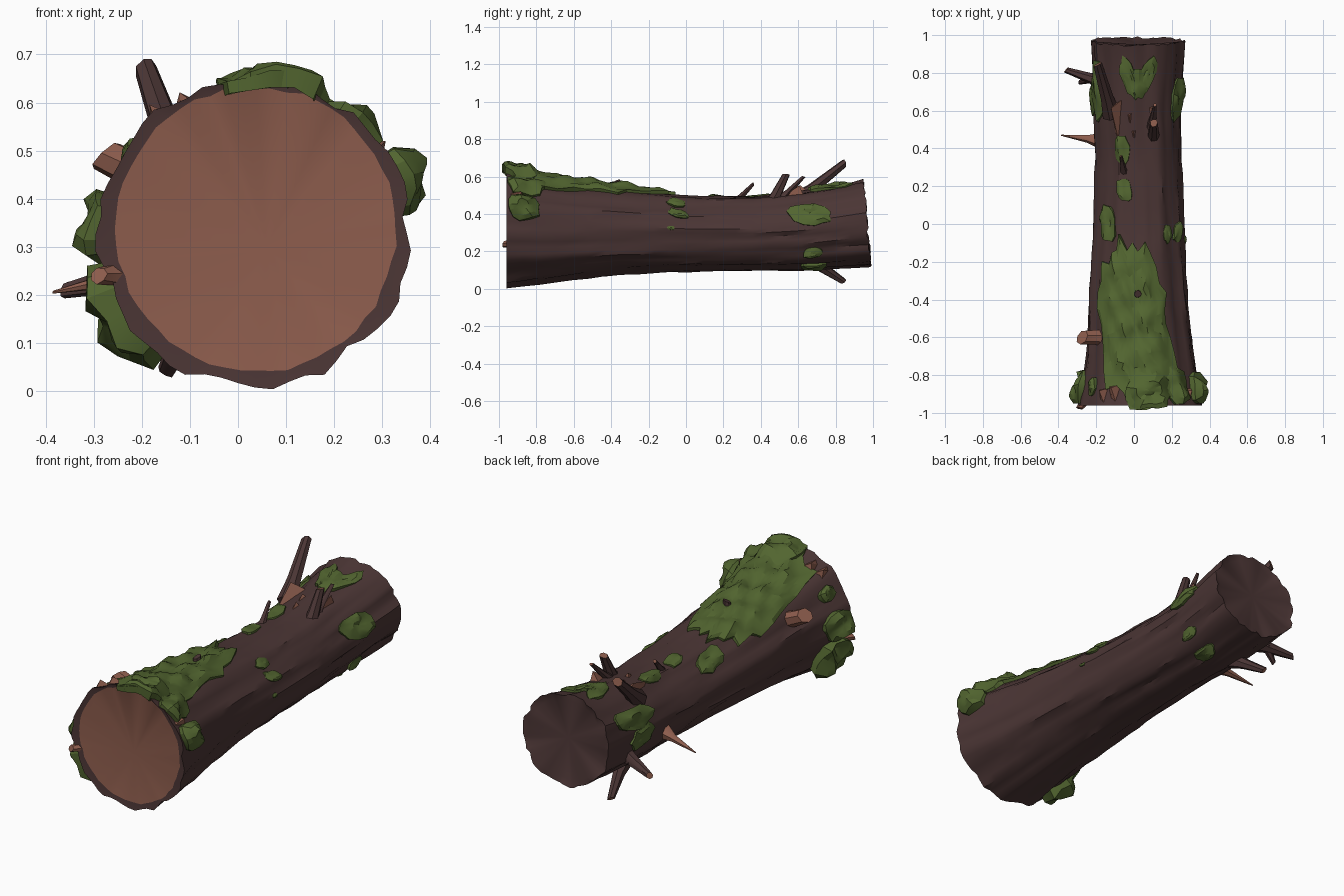
import bpy, bmesh, math, random
from mathutils import Vector

random.seed(4)
if "Cube" in bpy.data.objects:
    bpy.data.objects.remove(bpy.data.objects["Cube"])


def material(name, rgb):
    m = bpy.data.materials.new(name)
    m.use_nodes = True
    m.diffuse_color = (*rgb, 1)
    b = m.node_tree.nodes["Principled BSDF"]
    b.inputs["Base Color"].default_value = (*rgb, 1)
    b.inputs["Roughness"].default_value = 0.9
    return m


BARK = material("dark bark", (0.070, 0.036, 0.035))
WOOD = material("cut wood", (0.270, 0.110, 0.075))
MOSS = material("moss", (0.084, 0.130, 0.029))

# Trunk stations: y, left x, right x, bottom z, top z
STATIONS = [(-0.96, -0.29, 0.36, 0.01, 0.645), (-0.8, -0.26, 0.335, 0.03, 0.60),
            (-0.6, -0.24, 0.305, 0.055, 0.565), (-0.35, -0.235, 0.28, 0.085, 0.535),
            (0, -0.21, 0.26, 0.095, 0.50), (0.35, -0.20, 0.245, 0.10, 0.495),
            (0.6, -0.21, 0.24, 0.10, 0.52), (0.8, -0.22, 0.255, 0.115, 0.55),
            (0.97, -0.23, 0.27, 0.125, 0.585)]


def surface(y, a, off=0.0, scale=1.0):
    """Point on the bark at length y and angle a, raised by off."""
    yc = min(max(y, -0.96), 0.97)
    i = max(k for k in range(len(STATIONS) - 1) if STATIONS[k][0] <= yc)
    p, q = STATIONS[i], STATIONS[i + 1]
    t = (yc - p[0]) / (q[0] - p[0])
    l, r, b, h = [u + (v - u) * t for u, v in zip(p[1:], q[1:])]
    groove = (0.02 * math.sin(7 * a + 1.5 * y) + 0.018 * math.sin(13 * a - 2 * y + 1)
              + 0.012 * math.sin(19 * a + 3 * y))
    k = scale * (1 + groove)
    return Vector(((l + r) / 2 + ((r - l) / 2 * k + off) * math.cos(a), y,
                   (b + h) / 2 + ((h - b) / 2 * k + off) * math.sin(a)))


def make(name, bm, mats, angle):
    bmesh.ops.recalc_face_normals(bm, faces=bm.faces)
    me = bpy.data.meshes.new(name)
    bm.to_mesh(me)
    bm.free()
    for m in mats:
        me.materials.append(m)
    ob = bpy.data.objects.new(name, me)
    bpy.context.collection.objects.link(ob)
    bpy.ops.object.select_all(action='DESELECT')
    ob.select_set(True)
    bpy.context.view_layer.objects.active = ob
    bpy.ops.object.shade_smooth_by_angle(angle=math.radians(angle))


def bridge(bm, a, b, mat=0):
    n = len(a)
    for i in range(n):
        bm.faces.new((a[i], a[(i + 1) % n], b[(i + 1) % n], b[i])).material_index = mat


def fan(bm, ring, tip, mat=0):
    n = len(ring)
    for i in range(n):
        bm.faces.new((ring[i], ring[(i + 1) % n], tip)).material_index = mat


# Trunk: grooved bark, pale front cut and dark ragged back end
SEG = 56
COUNT = 22
bm = bmesh.new()
angles = [2 * math.pi * i / SEG for i in range(SEG)]
rings = []
for j in range(COUNT + 1):
    y = -0.96 + 1.93 * j / COUNT
    ring = []
    for a in angles:
        v = surface(y, a, random.uniform(-0.004, 0.004))
        if j == COUNT:
            v.y += -0.02 * math.sin(a) + random.uniform(-0.01, 0.006)
        ring.append(bm.verts.new(v))
    rings.append(ring)
for a, b in zip(rings, rings[1:]):
    bridge(bm, a, b)
rim = []
for a in angles:
    k = random.uniform(0.985, 1.015)
    rim.append(bm.verts.new((0.038 + 0.292 * k * math.cos(a), -0.955,
                             0.335 + 0.297 * k * math.sin(a))))
bridge(bm, rings[0], rim)
fan(bm, rim, bm.verts.new((0.06, -0.95, 0.30)), 1)
back = [bm.verts.new(surface(0.962 - 0.02 * math.sin(a) + 0.008 * math.sin(5 * a), a, 0, 0.88))
        for a in angles]
bridge(bm, rings[-1], back)
fan(bm, back, bm.verts.new((0.02, 0.95, 0.36)))
make("trunk", bm, [BARK, WOOD], 35)


def moss(name, y, deg, half_y, half_deg, thick, skew=0.0, spokes=14, layers=3):
    """Ragged, lumpy cushion that follows the bark and overhangs the front only at the top."""
    bm = bmesh.new()
    mid, half = math.radians(deg), math.radians(half_deg)
    ragged = [random.uniform(0.84, 1.14) for _ in range(spokes)]
    rings = []
    for k in range(1, layers + 2):
        t = min(k, layers) / layers
        ring = []
        for i in range(spokes):
            w = 2 * math.pi * i / spokes
            r = t * (1 + (ragged[i] - 1) * t)
            c, s = math.cos(w), math.sin(w)
            box = (abs(c) ** 2.4 + abs(s) ** 2.4) ** (-1 / 2.4)
            a = mid + half * r * (s + skew * c) * box
            yy = max(y + half_y * r * c * box, -0.95 - 0.035 * max(0, math.sin(a)) ** 8)
            lump = 1 + 0.28 * math.sin(37 * yy + 5 * a) + 0.25 * math.sin(16 * a - 29 * yy)
            off = thick * (1 - 0.45 * t ** 3) * (lump + t * random.uniform(-0.2, 0.2))
            ring.append(bm.verts.new(surface(yy, a, off if k <= layers else -0.015)))
        rings.append(ring)
    fan(bm, rings[0], bm.verts.new(surface(y, mid, thick)))
    for a, b in zip(rings, rings[1:]):
        bridge(bm, a, b)
    make(name, bm, [MOSS], 25)


moss("top_moss", -0.53, 95, 0.45, 41, 0.03, 0.25, 36, 10)
moss("front_top_moss", -0.88, 83, 0.10, 22, 0.045, 0, 18, 4)
moss("front_side_moss", -0.85, 52, 0.10, 14, 0.033, 0.2)
PATCHES = [(-0.87, 21, 0.09, 13, 0.05, 0), (-0.87, 176, 0.09, 13, 0.042, 0),
           (-0.86, 211, 0.11, 20, 0.068, 0), (-0.86, 146, 0.05, 7, 0.03, 0),
           (0.77, 100, 0.11, 9, 0.018, 0.9), (0.78, 79, 0.11, 10, 0.018, -0.9),
           (0.74, 88, 0.08, 12, 0.02, 0),
           (0.66, 23, 0.12, 16, 0.022, -0.5), (0.71, 152, 0.15, 15, 0.022, 0),
           (0.67, 178, 0.09, 14, 0.02, 0.3), (0.39, 112, 0.075, 10, 0.014, 0),
           (0.18, 109, 0.065, 9, 0.014, 0.2), (0.01, 134, 0.1, 14, 0.018, 0.2),
           (-0.05, 51, 0.05, 7, 0.014, 0), (-0.04, 30, 0.055, 8, 0.014, -0.4),
           (-0.08, 7, 0.02, 3, 0.01, 0), (0.68, 292, 0.07, 9, 0.022, 0),
           (0.68, 325, 0.05, 8, 0.018, 0)]
for n, p in enumerate(PATCHES):
    moss("moss_patch_%d" % (n + 1), *p)


def branch(name, base, tip, r0, r1, side=0, cap=1, sides=7):
    """Tapered broken limb with a slanted end."""
    base, tip = Vector(base), Vector(tip)
    d = (tip - base).normalized()
    u = d.orthogonal().normalized()
    v = d.cross(u)
    bm = bmesh.new()
    rings = []
    for t, r in ((0, r0), (0.35, r0 * 0.4 + r1 * 0.6), (1, r1)):
        ring = []
        for i in range(sides):
            w = 2 * math.pi * i / sides
            p = base.lerp(tip, t) + (u * math.cos(w) + v * math.sin(w)) * r * random.uniform(0.88, 1.1)
            if t == 1:
                p += d * r1 * 0.5 * math.cos(w)
            ring.append(bm.verts.new(p))
        rings.append(ring)
    for a, b in zip(rings, rings[1:]):
        bridge(bm, a, b, side)
    bm.faces.new(rings[-1]).material_index = cap
    make(name, bm, [BARK, WOOD], 40)


# Broken branches
branch("tall_branch", (-0.12, 0.58, 0.46), (-0.192, 0.845, 0.67), 0.05, 0.023)
branch("middle_branch", (0.10, 0.45, 0.44), (0.105, 0.535, 0.61), 0.045, 0.02)
branch("middle_twig", (0.09, 0.50, 0.47), (0.11, 0.63, 0.60), 0.035, 0.009)
branch("small_branch", (-0.05, 0.26, 0.46), (-0.07, 0.36, 0.56), 0.025, 0.009)
branch("side_branch", (-0.16, 0.75, 0.25), (-0.36, 0.815, 0.21), 0.05, 0.017)
branch("side_twig", (-0.22, 0.77, 0.24), (-0.29, 0.75, 0.175), 0.03, 0.012)
branch("side_spike", (-0.17, 0.44, 0.25), (-0.385, 0.47, 0.205), 0.045, 0.003, 1)
branch("lower_branch", (-0.09, 0.66, 0.16), (-0.15, 0.84, 0.04), 0.05, 0.017)
branch("side_stub", (-0.17, -0.60, 0.44), (-0.275, -0.60, 0.488), 0.045, 0.038, 1)
branch("front_knot", (-0.25, -0.93, 0.24), (-0.29, -0.975, 0.24), 0.03, 0.018, 1)
branch("top_knot", (0.02, -0.37, 0.50), (0.02, -0.37, 0.575), 0.03, 0.02, 0, 0)


def splinter(name, y, deg, length, width, height):
    """Long wedge of exposed wood lying on the bark."""
    a, w = math.radians(deg), math.radians(width)
    bm = bmesh.new()
    low = [bm.verts.new(surface(y + dy, a + da, -0.01)) for dy, da in
           ((-length, -w * 0.3), (length, -w), (length * 0.8, w), (-length * 0.7, w * 0.4))]
    fan(bm, low, bm.verts.new(surface(y + length * 0.6, a, height)))
    make(name, bm, [WOOD], 20)


SPLINTERS = [(0.54, 118, 0.12, 8, 0.06), (0.57, 68, 0.06, 6, 0.05), (-0.90, 117, 0.055, 8, 0.045),
             (-0.91, 37, 0.045, 6, 0.035), (-0.91, 128, 0.045, 6, 0.035), (0.47, 95, 0.03, 4, 0.02),
             (0.55, 100, 0.04, 4, 0.02)]
for n, s in enumerate(SPLINTERS):
    splinter("splinter_%d" % (n + 1), *s)
